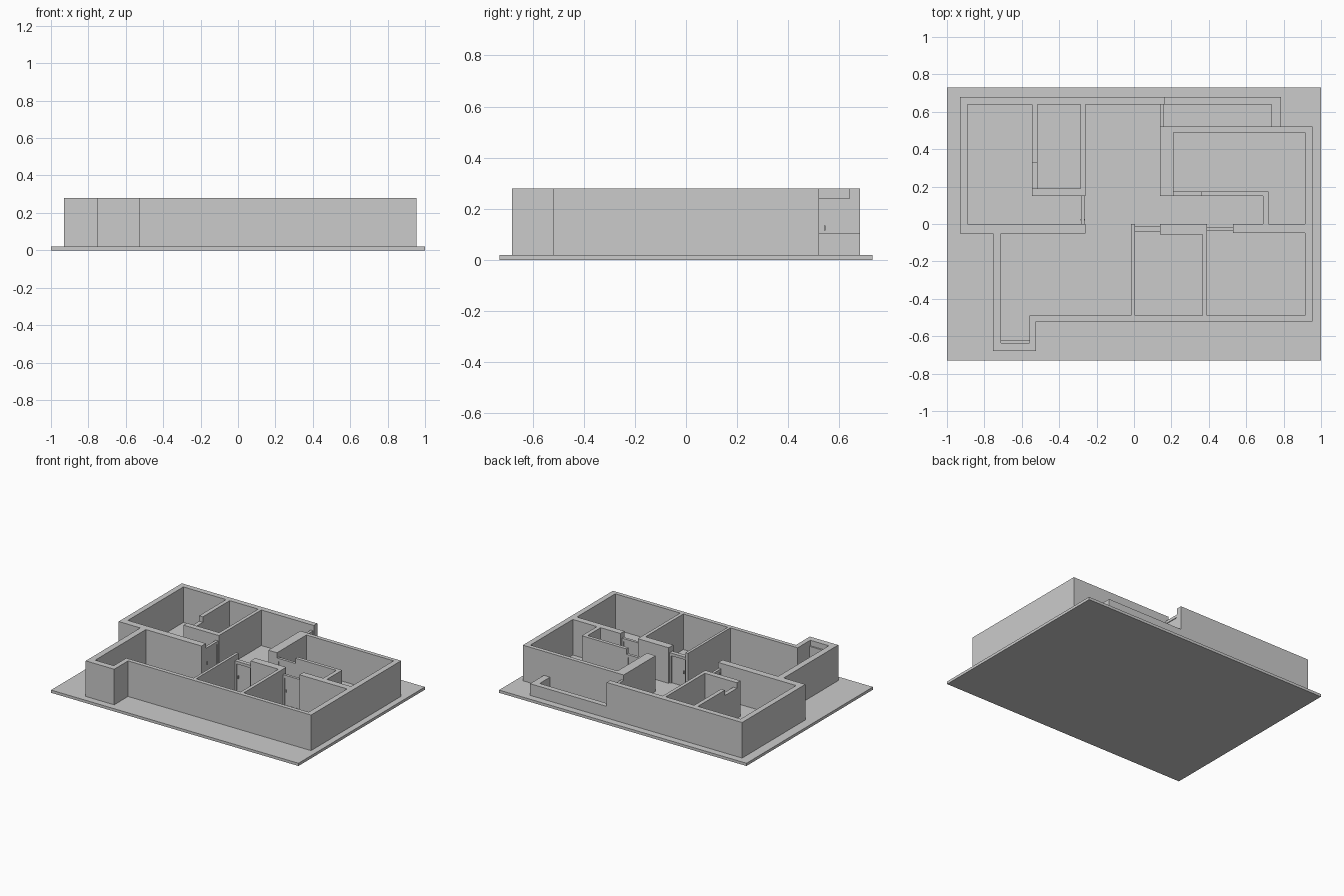
import bpy
from mathutils import Vector

if "Cube" in bpy.data.objects:
    bpy.data.objects.remove(bpy.data.objects["Cube"])

FLOOR, TOP, DOOR_TOP, RAIL = 0.02, 0.28, 0.24, 0.105


def box(name, x0, x1, y0, y1, z0=FLOOR, z1=TOP):
    bpy.ops.mesh.primitive_cube_add(size=1, location=((x0 + x1) / 2, (y0 + y1) / 2, (z0 + z1) / 2))
    ob = bpy.context.object
    ob.name = name
    ob.scale = (x1 - x0, y1 - y0, z1 - z0)
    bpy.ops.object.transform_apply(location=False, rotation=False, scale=True)
    return ob


def walls(name, runs, top=TOP):
    """Join a list of rectangular wall footprints as one polygon shell at a given height."""
    for i, (x0, x1, y0, y1) in enumerate(runs):
        box(f"{name}_{i + 1}", x0, x1, y0, y1, FLOOR, top)


def door(name, axis, a0, a1, c, depth=0.02):
    """Framed door running from a0 to a1 along the axis, centred at c across it."""
    def part(label, p0, p1, half, z0, z1):
        if axis == 'x':
            box(f"{name}_{label}", p0, p1, c - half, c + half, z0, z1)
        else:
            box(f"{name}_{label}", c - half, c + half, p0, p1, z0, z1)
    h, j = depth / 2, 0.012
    part("jamb_a", a0, a0 + j, h, FLOOR, DOOR_TOP)
    part("jamb_b", a1 - j, a1, h, FLOOR, DOOR_TOP)
    part("header", a0 + j, a1 - j, h, DOOR_TOP - 0.02, DOOR_TOP)
    part("leaf", a0 + j, a1 - j, h * 0.5, FLOOR, DOOR_TOP - 0.02)
    part("handle", a0 + j + 0.008, a0 + j + 0.014, h * 1.1, 0.115, 0.135)


# Ground slab
box("base_slab", -1, 1, -0.73, 0.73, 0, FLOOR)

# Exterior walls, running round the plan
walls("outer_wall", [
    (-0.93, -0.89, -0.05, 0.68),
    (-0.89, 0.165, 0.64, 0.68),
    (-0.89, -0.26, -0.05, 0.0),
    (-0.755, -0.71, -0.68, -0.05),
    (-0.71, -0.56, -0.68, -0.635),
    (-0.56, -0.525, -0.68, -0.49),
    (-0.525, 0.915, -0.52, -0.49),
    (0.915, 0.955, -0.52, 0.52),
    (0.14, 0.915, 0.49, 0.52),
])

# Interior partitions
walls("inner_wall", [
    (-0.545, -0.515, 0.33, 0.64),
    (-0.545, -0.26, 0.15, 0.19),
    (-0.285, -0.26, 0.19, 0.64),
    (-0.015, 0.005, -0.49, 0.0),
    (0.14, 0.39, -0.055, 0.0),
    (0.365, 0.39, -0.49, -0.055),
    (0.53, 0.915, -0.047, 0.0),
    (0.14, 0.21, 0.15, 0.49),
    (0.36, 0.69, 0.15, 0.175),
    (0.69, 0.72, 0.0, 0.175),
])

# Lower partition and balcony parapet
walls("low_partition", [(-0.545, -0.515, 0.19, 0.33)], DOOR_TOP)
walls("balcony_parapet", [(0.165, 0.785, 0.64, 0.68), (0.735, 0.785, 0.52, 0.64)], RAIL)

# Doors
door("bedroom_door", 'y', 0.0, 0.15, -0.274)
door("bathroom_door", 'x', 0.005, 0.14, -0.027, 0.03)
door("kitchen_door", 'x', 0.39, 0.53, -0.027)
door("closet_door", 'x', 0.21, 0.36, 0.163)
door("balcony_door", 'y', 0.52, 0.64, 0.15)
door("entry_door", 'x', -0.71, -0.56, -0.634)
